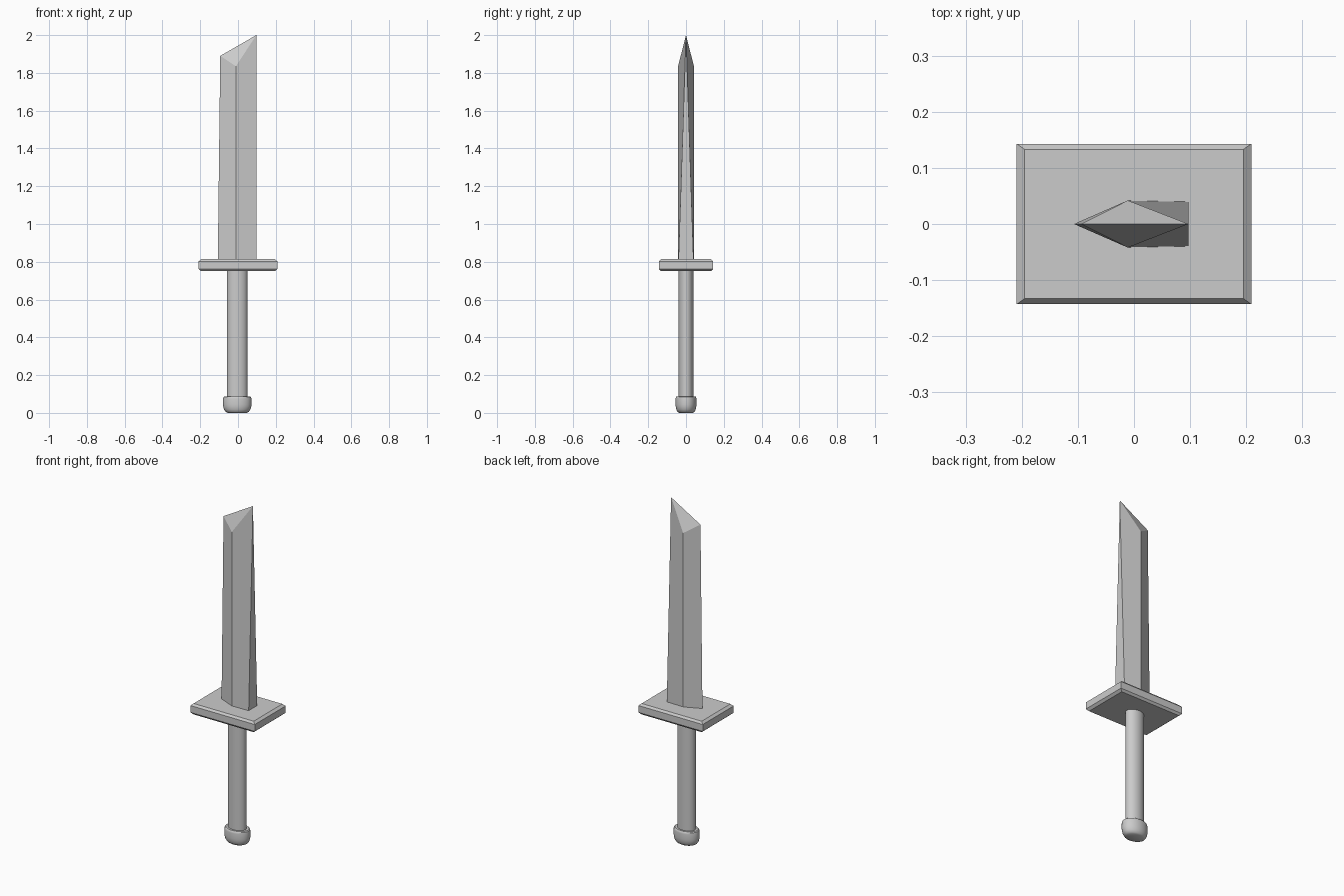
import bpy
import bmesh
import math

if "Cube" in bpy.data.objects:
    bpy.data.objects.remove(bpy.data.objects["Cube"], do_unlink=True)

steel = bpy.data.materials.new("light grey")
steel.use_nodes = True
grey = (0.6, 0.6, 0.6, 1)
steel.diffuse_color = grey
steel.node_tree.nodes["Principled BSDF"].inputs["Base Color"].default_value = grey


def make_object(name, bm, smooth=False):
    bmesh.ops.recalc_face_normals(bm, faces=bm.faces)
    mesh = bpy.data.meshes.new(name)
    bm.to_mesh(mesh)
    bm.free()
    mesh.materials.append(steel)
    obj = bpy.data.objects.new(name, mesh)
    bpy.context.collection.objects.link(obj)
    if smooth:
        bpy.ops.object.select_all(action="DESELECT")
        obj.select_set(True)
        bpy.context.view_layer.objects.active = obj
        bpy.ops.object.shade_smooth_by_angle(angle=math.radians(35))
    return obj


def loft(name, rings, smooth=False):
    """Skin a stack of equal-length point rings and cap both ends."""
    bm = bmesh.new()
    rows = [[bm.verts.new(p) for p in ring] for ring in rings]
    for low, high in zip(rows, rows[1:]):
        for i in range(len(low)):
            j = (i + 1) % len(low)
            bm.faces.new((low[i], low[j], high[j], high[i]))
    bm.faces.new(rows[0])
    bm.faces.new(rows[-1])
    return make_object(name, bm, smooth)


def oval(rx, ry, z, sides=32):
    angles = [math.tau * i / sides for i in range(sides)]
    return [(rx * math.cos(a) - 0.004, ry * math.sin(a), z) for a in angles]


def rectangle(x, y, z):
    return [(-x, -y, z), (x, -y, z), (x, y, z), (-x, y, z)]


# Blade: flat spine on the left narrowing to the tip, sharp edge on the right
bm = bmesh.new()
edge_low = bm.verts.new((-0.107, 0, 0.8))
edge_top = bm.verts.new((-0.094, 0, 1.89))
tip = bm.verts.new((0.097, 0, 2.0))
ridges, spines = [], []
for side in (-1, 1):
    ridge_low = bm.verts.new((-0.011, side * 0.042, 0.8))
    ridge_top = bm.verts.new((-0.011, side * 0.042, 1.835))
    spine = bm.verts.new((0.097, side * 0.04, 0.8))
    bm.faces.new((edge_low, ridge_low, ridge_top, edge_top))
    bm.faces.new((ridge_low, spine, tip, ridge_top))
    bm.faces.new((edge_top, ridge_top, tip))
    ridges.append(ridge_low)
    spines.append(spine)
bm.faces.new((spines[0], spines[1], tip))
bm.faces.new((edge_low, ridges[0], spines[0], spines[1], ridges[1]))
make_object("blade", bm)

# Guard: slab with chamfered top and bottom rims
loft("guard", [rectangle(0.195, 0.133, 0.75), rectangle(0.209, 0.143, 0.762),
               rectangle(0.209, 0.143, 0.802), rectangle(0.195, 0.133, 0.814)])

# Oval grip
loft("grip", [oval(0.054, 0.039, z) for z in (0.07, 0.77)], True)

# Pommel: oval knob, rounded below with a small bevel above
profile = [(0.66, 0), (0.82, 0.006), (0.93, 0.018), (0.99, 0.034),
           (1, 0.045), (1, 0.075), (0.97, 0.084), (0.9, 0.088)]
loft("pommel", [oval(0.075 * s, 0.055 * s, z) for s, z in profile], True)
